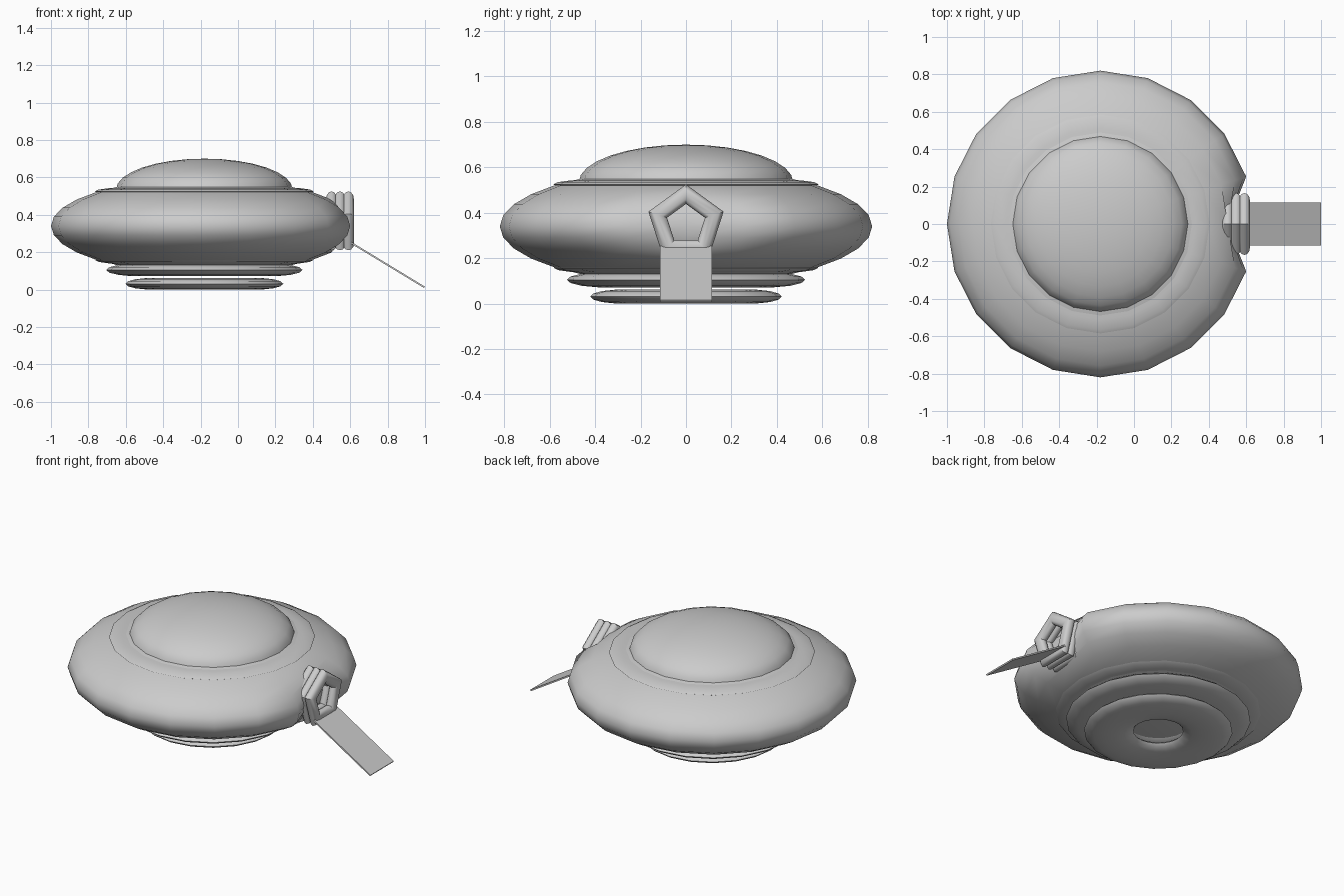
import bpy, math
from mathutils import Matrix

if "Cube" in bpy.data.objects:
    bpy.data.objects.remove(bpy.data.objects["Cube"])

CX = -0.18   # saucer axis
SIDES = 20


def lathe(name, profile, sides, closed, smooth=60):
    """Spin (radius, z) points about z; radius 0 points become poles."""
    verts, faces, rings = [], [], []
    for r, z in profile:
        start = len(verts)
        n = 1 if r < 1e-6 else sides
        for i in range(n):
            a = 2 * math.pi * i / sides
            verts.append((r * math.cos(a), r * math.sin(a), z))
        rings.append([start + (i % n) for i in range(sides)])
    pairs = list(zip(rings, rings[1:]))
    if closed:
        pairs.append((rings[-1], rings[0]))
    for a, b in pairs:
        for i in range(sides):
            j = (i + 1) % sides
            faces.append(list(dict.fromkeys((a[i], a[j], b[j], b[i]))))
    mesh = bpy.data.meshes.new(name)
    mesh.from_pydata(verts, [], faces)
    mesh.update()
    ob = bpy.data.objects.new(name, mesh)
    bpy.context.collection.objects.link(ob)
    bpy.ops.object.select_all(action='DESELECT')
    ob.select_set(True)
    bpy.context.view_layer.objects.active = ob
    bpy.ops.object.shade_smooth_by_angle(angle=math.radians(smooth))
    return ob


def oval(cr, rr, rz, n, a0=0.0, a1=360.0):
    """Elliptical arc of profile points from angle a0 to a1."""
    steps = n if a1 - a0 >= 360 else n - 1
    pts = []
    for i in range(n):
        a = math.radians(a0 + (a1 - a0) * i / steps)
        pts.append((cr + rr * math.cos(a), rz * math.sin(a)))
    return pts


# Saucer hull, with the meridian behind the hatch pushed inward
hull = lathe("saucer_hull", oval(0, 0.82, 0.255, 17, -90, 90), SIDES, False)
hull.location = (CX, 0, 0.34)
for v in hull.data.vertices:
    if abs(v.co.y) < 1e-4 and v.co.x > 0:
        v.co.x = min(v.co.x, 0.50 - CX)

# Dome on top
dome = lathe("dome", oval(0, 0.472, 0.165, 9, 0, 90), SIDES, False)
dome.location = (CX, 0, 0.535)

# Flattened rings: outer radius, centre height, half height
for name, r, z, h in (("upper_rim", 0.585, 0.525, 0.022),
                      ("lower_rim", 0.582, 0.157, 0.022),
                      ("middle_ring", 0.525, 0.105, 0.034),
                      ("base_ring", 0.422, 0.031, 0.031)):
    ring = lathe(name, oval(r * 2 / 3, r / 3, h, 14), SIDES, True)
    ring.location = (CX, 0, z)

# Five-sided hatch collars: ring axis along x, a corner pointing up
for i in range(3):
    collar = lathe(f"hatch_collar_{i + 1}", oval(0.131, 0.043, 0.03, 12), 5, True, 45)
    collar.data.transform(Matrix.Rotation(math.radians(-90), 4, 'Y'))
    collar.location = (0.50 + 0.045 * i, 0, 0.351)

# Boarding ramp
x0, z0, x1, z1 = 0.605, 0.25, 0.997, 0.012
bpy.ops.mesh.primitive_cube_add(size=1)
ramp = bpy.context.object
ramp.name = "ramp"
ramp.scale = (math.hypot(x1 - x0, z1 - z0), 0.23, 0.009)
ramp.rotation_euler = (0, math.atan2(z0 - z1, x1 - x0), 0)
ramp.location = ((x0 + x1) / 2, 0, (z0 + z1) / 2)
